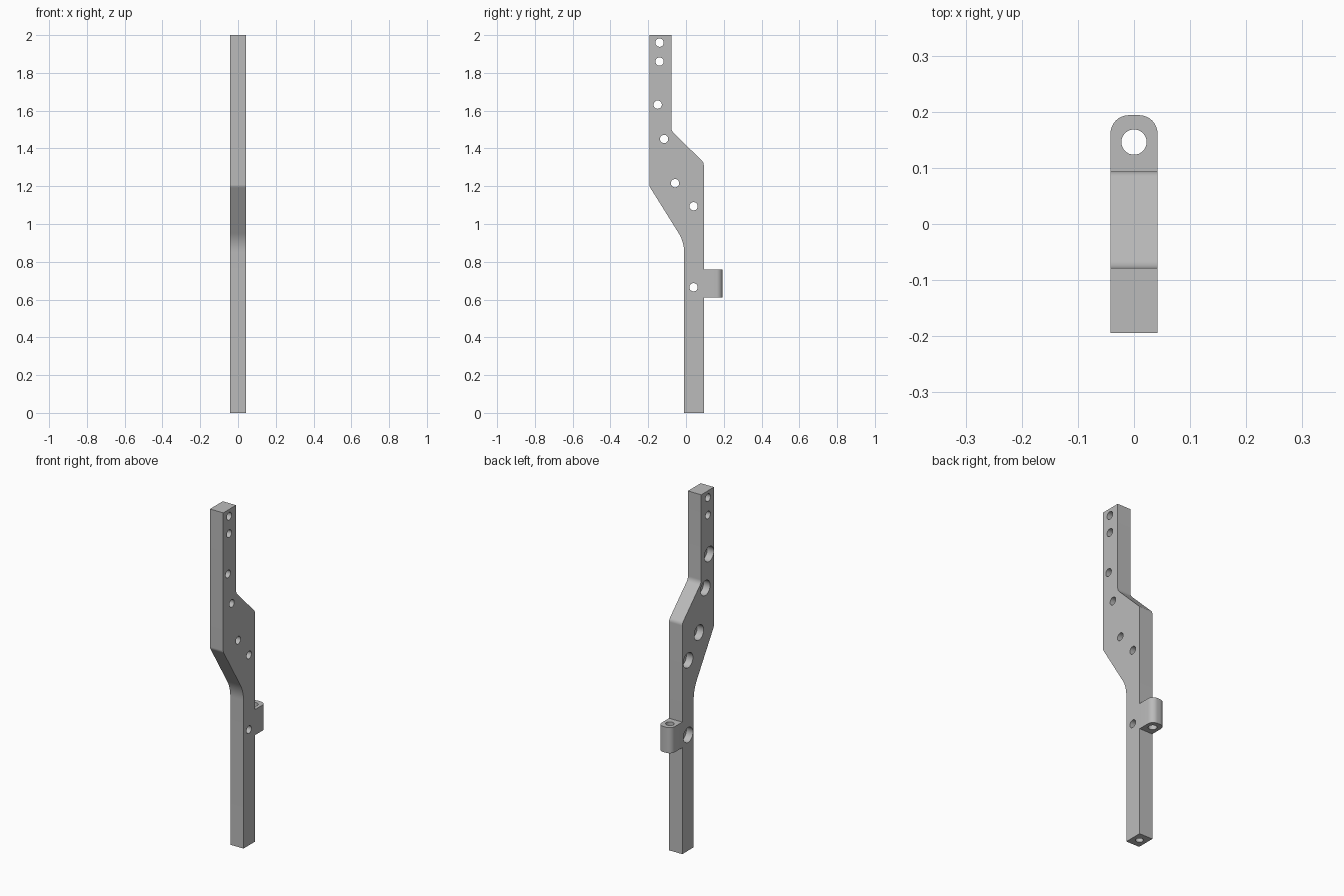
import bpy, bmesh, math
from mathutils import Vector, Matrix

cube = bpy.data.objects.get("Cube")
if cube:
    bpy.data.objects.remove(cube, do_unlink=True)

HALF = 0.042      # half thickness of the bar
HOLE = 0.022      # through hole radius

metal = bpy.data.materials.new("plain grey")
metal.use_nodes = True
GREY = (0.5, 0.5, 0.5, 1)
metal.diffuse_color = GREY
metal.node_tree.nodes["Principled BSDF"].inputs["Base Color"].default_value = GREY


def rounded(corners, steps=8):
    """Outline from (u, v, fillet radius) corners."""
    out = []
    for i, (u, v, r) in enumerate(corners):
        p = Vector((u, v))
        if not r:
            out.append(p)
            continue
        a = (Vector(corners[i - 1][:2]) - p).normalized()
        b = (Vector(corners[(i + 1) % len(corners)][:2]) - p).normalized()
        half = a.angle(b) / 2
        centre = p + (a + b).normalized() * r / math.sin(half)
        start = p + a * r / math.tan(half) - centre
        end = p + b * r / math.tan(half) - centre
        turn = math.atan2(start.x * end.y - start.y * end.x, start.dot(end))
        for k in range(steps + 1):
            out.append(centre + Matrix.Rotation(turn * k / steps, 2) @ start)
    return out


def prism(name, outline, place, sweep):
    bm = bmesh.new()
    face = bm.faces.new([bm.verts.new(place(p)) for p in outline])
    new = bmesh.ops.extrude_face_region(bm, geom=[face])["geom"]
    bmesh.ops.translate(bm, vec=sweep, verts=[g for g in new if isinstance(g, bmesh.types.BMVert)])
    bmesh.ops.recalc_face_normals(bm, faces=bm.faces)
    return make(name, bm)


def make(name, bm):
    mesh = bpy.data.meshes.new(name)
    bm.to_mesh(mesh)
    bm.free()
    mesh.materials.append(metal)
    obj = bpy.data.objects.new(name, mesh)
    bpy.context.collection.objects.link(obj)
    return obj


def drill(obj, centre, radius, depth, axis):
    """Cut a round hole; centre is the middle of the cutter."""
    bm = bmesh.new()
    bmesh.ops.create_cone(bm, cap_ends=True, segments=32, radius1=radius, radius2=radius, depth=depth)
    turn = Vector((0, 0, 1)).rotation_difference(Vector(axis)).to_matrix().to_4x4()
    bmesh.ops.transform(bm, matrix=Matrix.Translation(centre) @ turn, verts=bm.verts)
    apply(obj, make("hole_cutter", bm), 'DIFFERENCE')


def apply(obj, other, operation):
    other.hide_render = True
    bpy.context.view_layer.objects.active = obj
    mod = obj.modifiers.new(operation, 'BOOLEAN')
    mod.operation, mod.object, mod.solver = operation, other, 'EXACT'
    bpy.ops.object.modifier_apply(modifier=mod.name)
    bpy.data.objects.remove(other, do_unlink=True)


# Offset bar, drawn from the side as (y, z, fillet)
bar = prism("offset_bar", rounded([
    (-0.01, 0, 0), (0.094, 0, 0), (0.094, 1.325, 0.03), (-0.078, 1.495, 0.04),
    (-0.078, 2, 0), (-0.194, 2, 0), (-0.194, 1.2, 0.03), (-0.01, 0.905, 0.19)]),
    lambda p: (-HALF, p.x, p.y), (2 * HALF, 0, 0))

# Rounded lug on the back, drawn from above as (x, y, fillet)
lug = prism("rear_lug", rounded([
    (-HALF, 0.06, 0), (HALF, 0.06, 0), (HALF, 0.194, 0.033), (-HALF, 0.194, 0.033)]),
    lambda p: (p.x, p.y, 0.612), (0, 0, 0.147))
apply(bar, lug, 'UNION')
drill(bar, (0, 0.146, 0.685), 0.0225, 0.3, (0, 0, 1))

# Side holes; all but the top two are counterbored on the right
for y, z, bored in [(-0.14, 1.96, False), (-0.14, 1.86, False), (-0.15, 1.632, True),
                    (-0.116, 1.45, True), (-0.058, 1.216, True), (0.04, 1.094, True),
                    (0.04, 0.665, True)]:
    drill(bar, (0, y, z), HOLE, 0.3, (1, 0, 0))
    if bored:
        drill(bar, (-HALF, y, z), 0.043, 0.084, (1, 0, 0))

# Blind hole in the lower end
drill(bar, (0, 0.042, 0), 0.02, 0.4, (0, 0, 1))

bpy.ops.object.select_all(action='DESELECT')
bar.select_set(True)
bpy.context.view_layer.objects.active = bar
bpy.ops.object.shade_smooth_by_angle(angle=math.radians(30))
